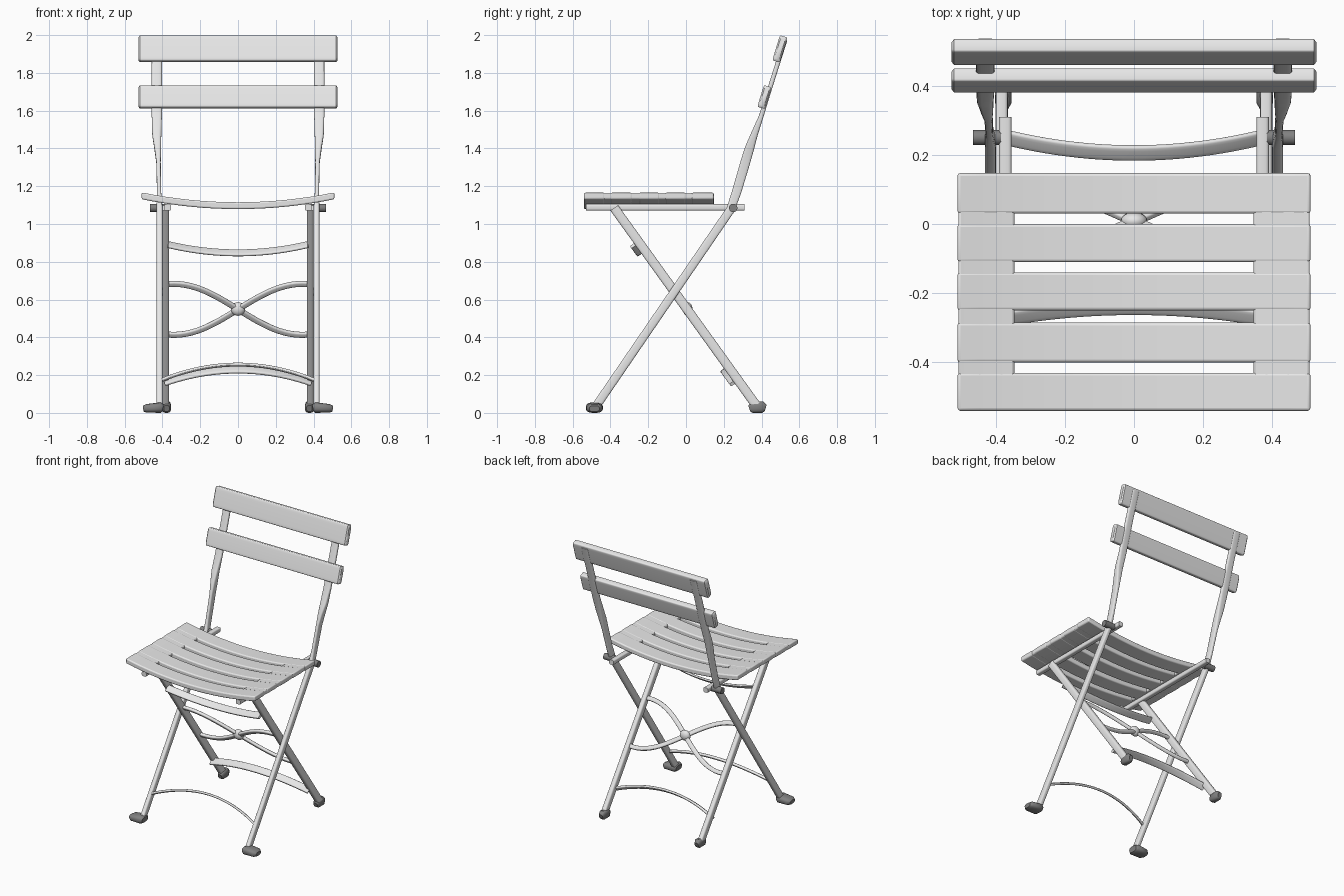
import bpy, bmesh, math
from mathutils import Vector

if "Cube" in bpy.data.objects:
    bpy.data.objects.remove(bpy.data.objects["Cube"])


def make_material(name, value):
    mat = bpy.data.materials.new(name)
    mat.use_nodes = True
    colour = (value, value, value, 1)
    mat.diffuse_color = colour
    mat.node_tree.nodes["Principled BSDF"].inputs["Base Color"].default_value = colour
    return mat


light_grey = make_material("painted_light_grey", 0.8)
dark_grey = make_material("dark_grey_caps", 0.22)

X_AXIS = Vector((1, 0, 0))
REAR_NORMAL = Vector((0, 0.807, 0.59))
FRONT_NORMAL = Vector((0, 0.825, -0.566))


def finish(name, bm, bevel=0, mat=light_grey):
    bmesh.ops.recalc_face_normals(bm, faces=bm.faces)
    mesh = bpy.data.meshes.new(name)
    bm.to_mesh(mesh)
    bm.free()
    mesh.materials.append(mat)
    ob = bpy.data.objects.new(name, mesh)
    bpy.context.collection.objects.link(ob)
    if bevel:
        mod = ob.modifiers.new("Rounded edges", "BEVEL")
        mod.width, mod.segments, mod.limit_method = bevel, 3, "ANGLE"
    bpy.ops.object.select_all(action="DESELECT")
    ob.select_set(True)
    bpy.context.view_layer.objects.active = ob
    bpy.ops.object.shade_smooth_by_angle(angle=math.radians(40))


def skin(bm, rings):
    """Join consecutive rings of vertices and cap both ends."""
    n = len(rings[0])
    for r, q in zip(rings, rings[1:]):
        for k in range(n):
            j = (k + 1) % n
            bm.faces.new((r[k], r[j], q[j], q[k]))
    bm.faces.new(rings[0])
    bm.faces.new(rings[-1])


def sweep(name, path, side, sizes, power=0.5, sides=16, mat=light_grey):
    """Sweep a rounded section; sizes are (width along side, depth) per point or one pair."""
    pts = [Vector(p) for p in path]
    if not isinstance(sizes, list):
        sizes = [sizes] * len(pts)
    bm = bmesh.new()
    rings = []
    for i, p in enumerate(pts):
        tangent = pts[min(i + 1, len(pts) - 1)] - pts[max(i - 1, 0)]
        depth = tangent.cross(side).normalized()
        w, d = sizes[i]
        ring = []
        for k in range(sides):
            a = math.tau * (k + 0.5) / sides
            c, s = math.cos(a), math.sin(a)
            u = math.copysign(abs(c) ** power, c) * w / 2
            v = math.copysign(abs(s) ** power, s) * d / 2
            ring.append(bm.verts.new(p + side * u + depth * v))
        rings.append(ring)
    skin(bm, rings)
    finish(name, bm, mat=mat)


def curved_board(name, x0, x1, y0, y1, thick, steps=16):
    """Seat board following the dished seat curve."""
    bm = bmesh.new()
    rings = []
    for i in range(steps + 1):
        x = x0 + (x1 - x0) * i / steps
        z = 1.097 + 0.2 * x * x
        rings.append([bm.verts.new((x, y, z + h)) for y, h in
                      ((y0, -thick / 2), (y1, -thick / 2), (y1, thick / 2), (y0, thick / 2))])
    skin(bm, rings)
    finish(name, bm, 0.008)


def ball(name, centre, radii):
    bm = bmesh.new()
    bmesh.ops.create_uvsphere(bm, u_segments=20, v_segments=12, radius=1)
    bmesh.ops.scale(bm, vec=radii, verts=bm.verts)
    bmesh.ops.translate(bm, vec=centre, verts=bm.verts)
    finish(name, bm)


def rear_y(z):
    return -0.38 + (1.08 - z) * 0.73


def front_y(z):
    return -0.48 + (z - 0.03) * 0.686


def crossbar(name, half, z_of, y_of, normal, offset, size):
    path = []
    for i in range(25):
        x = half * (i / 12 - 1)
        z = z_of(x)
        path.append(Vector((x, y_of(z), z)) + normal * offset)
    sweep(name, path, normal, size)


# Seat slats
for i, (y0, y1) in enumerate([(-0.54, -0.43), (-0.4, -0.285), (-0.25, -0.14), (-0.11, 0), (0.03, 0.147)]):
    curved_board(f"seat_slat_{i + 1}", -0.51, 0.51, y0, y1, 0.036)

for name, m in (("left", 1), ("right", -1)):
    # Seat side plate closing the slat gaps
    x0, x1 = sorted((0.345 * m, 0.508 * m))
    curved_board(f"seat_side_plate_{name}", x0, x1, -0.535, 0.142, 0.034, 6)

    # Seat rail and hinge
    sweep(f"seat_rail_{name}", [(0.372 * m, -0.53, 1.088), (0.372 * m, 0.31, 1.088)], X_AXIS, (0.036, 0.034))
    sweep(f"hinge_pin_{name}", [(0.385 * m, 0.25, 1.085), (0.465 * m, 0.25, 1.085)],
          Vector((0, 0, 1)), (0.045, 0.045), 1, mat=dark_grey)

    # Long leg that twists into a flat back upright
    x = 0.415 * m
    path = [(x, -0.48, 0.03), (x, 0.235, 1.075), (x + 0.003 * m, 0.268, 1.17), (x + 0.006 * m, 0.315, 1.33),
            (x + 0.01 * m, 0.336, 1.4), (x + 0.015 * m, 0.36, 1.47), (x + 0.015 * m, 0.398, 1.57),
            (x + 0.015 * m, 0.438, 1.7), (x + 0.015 * m, 0.525, 1.975)]
    sweep(f"long_leg_{name}", path, X_AXIS,
          [(0.032, 0.046), (0.032, 0.046), (0.022, 0.05), (0.024, 0.052), (0.036, 0.05),
           (0.048, 0.038), (0.054, 0.025), (0.054, 0.024), (0.054, 0.024)])

    # Short leg
    sweep(f"short_leg_{name}", [(0.382 * m, -0.38, 1.085), (0.382 * m, 0.375, 0.035)], X_AXIS, (0.036, 0.05))

    # Feet
    sweep(f"front_foot_{name}", [(0.396 * m, -0.485, 0.026), (0.41 * m, -0.485, 0.028),
                                 (0.485 * m, -0.485, 0.024), (0.502 * m, -0.485, 0.022)],
          Vector((0, 1, 0)), [(0.07, 0.04), (0.09, 0.056), (0.085, 0.046), (0.055, 0.03)], 0.7, mat=dark_grey)
    sweep(f"rear_foot_{name}", [(0.378 * m, 0.335, 0.024), (0.378 * m, 0.35, 0.029),
                                (0.378 * m, 0.405, 0.031), (0.378 * m, 0.422, 0.026)],
          X_AXIS, [(0.03, 0.035), (0.048, 0.058), (0.048, 0.062), (0.03, 0.035)], 0.7, mat=dark_grey)

# Back slats
for name, y, z, h in (("upper", 0.497, 1.927, 0.139), ("lower", 0.415, 1.672, 0.12)):
    tilt = Vector((0, 0.29, 0.957))
    path = [(0.528 * t, y, z) for t in (-1, -0.985, 0.985, 1)]
    sweep(f"back_slat_{name}", path, tilt, [(h - 0.02, 0.026), (h, 0.042), (h, 0.042), (h - 0.02, 0.026)], 0.22, 20)

# Curved braces between the legs
crossbar("upper_brace", 0.37, lambda x: 0.862 + 0.32 * x * x, rear_y, REAR_NORMAL, -0.025, (0.05, 0.016))
crossbar("lower_rear_brace", 0.385, lambda x: 0.245 - 0.45 * x * x, rear_y, REAR_NORMAL, -0.03, (0.05, 0.018))
crossbar("front_brace", 0.41, lambda x: 0.25 - 0.5 * x * x, front_y, FRONT_NORMAL, -0.01, (0.02, 0.016))

# Crossed ornamental brace with its centre boss
for name, m in (("rising", 1), ("falling", -1)):
    crossbar(f"cross_brace_{name}", 0.37, lambda x: 0.548 + 0.135 * m * math.sin(x / 0.34 * math.pi / 2),
             rear_y, REAR_NORMAL, 0, (0.022, 0.03))
ball("cross_brace_boss", (0, rear_y(0.548), 0.55), (0.038, 0.026, 0.036))
